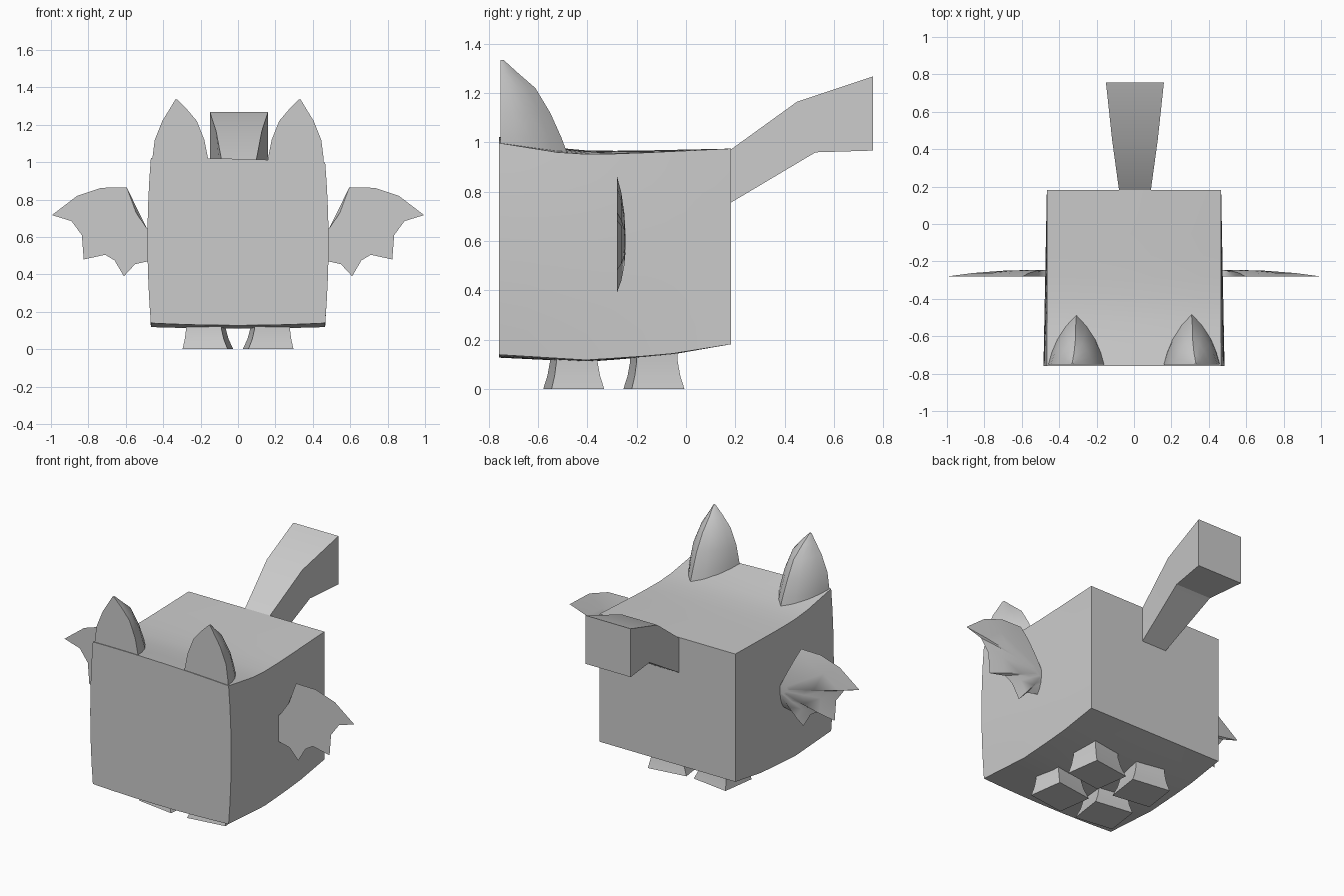
import bpy, bmesh
from math import radians
from mathutils import Matrix, Vector

cube = bpy.data.objects.get("Cube")
if cube:
    bpy.data.objects.remove(cube, do_unlink=True)

grey = bpy.data.materials.new("plain_grey")
grey.use_nodes = True
colour = (0.6, 0.6, 0.6, 1)
grey.diffuse_color = colour
grey.node_tree.nodes["Principled BSDF"].inputs["Base Color"].default_value = colour


def finish(bm, name, angle):
    bmesh.ops.recalc_face_normals(bm, faces=bm.faces)
    mesh = bpy.data.meshes.new(name)
    bm.to_mesh(mesh)
    bm.free()
    mesh.materials.append(grey)
    obj = bpy.data.objects.new(name, mesh)
    bpy.context.collection.objects.link(obj)
    bpy.ops.object.select_all(action='DESELECT')
    obj.select_set(True)
    bpy.context.view_layer.objects.active = obj
    bpy.ops.object.shade_smooth_by_angle(angle=radians(angle))
    return obj


def loft(bm, rings, cap_start=True, cap_end=True):
    loops = [[bm.verts.new(p) for p in ring] for ring in rings]
    n = len(loops[0])
    for a, b in zip(loops, loops[1:]):
        for i in range(n):
            j = (i + 1) % n
            bm.faces.new((a[i], a[j], b[j], b[i]))
    if cap_start:
        bm.faces.new(loops[0])
    if cap_end:
        bm.faces.new(loops[-1])
    return loops


def along(points, y):
    for (y0, z0), (y1, z1) in zip(points, points[1:]):
        if y <= y1:
            return z0 + (z1 - z0) * (y - y0) / (y1 - y0)
    return points[-1][1]


# Body: a subdivided box with a dipped top, rounded underside and bulging cheeks
TOP = [(-0.76, 1.01), (-0.47, 0.96), (-0.25, 0.96), (0.18, 0.975)]
BOTTOM = [(-0.76, 0.14), (-0.4, 0.118), (-0.08, 0.14), (0.18, 0.182)]
bm = bmesh.new()
bmesh.ops.create_cube(bm, size=2)
bmesh.ops.subdivide_edges(bm, edges=bm.edges, cuts=7, use_grid_fill=True)
for v in bm.verts:
    u, t, h = v.co
    y = -0.288 + 0.47 * t
    front = (1 - t) / 2
    top = along(TOP, y) + front * (0.008 * (1 - u * u) - 0.012 * u)
    low = along(BOTTOM, y) - front * 0.012 * (1 - u * u)
    width = 0.466 + 0.018 * (1 - h * h) * front
    v.co = (u * width, y, low + (top - low) * (h + 1) / 2)
finish(bm, "body", 30)

# Ears: flat in front, pointed arch behind, narrowing to a tip
EAR = [(0.94, 0.155, 0.46, -0.475), (1.02, 0.16, 0.458, -0.505),
       (1.12, 0.18, 0.445, -0.55), (1.22, 0.22, 0.405, -0.61),
       (1.285, 0.275, 0.365, -0.685), (1.335, 0.325, 0.335, -0.74)]
ARCH = [(0, 0), (0.06, 0.25), (0.16, 0.52), (0.32, 0.79), (0.5, 1),
        (0.68, 0.79), (0.84, 0.52), (0.94, 0.25), (1, 0)]
for side, word in ((1, "left"), (-1, "right")):
    bm = bmesh.new()
    loft(bm, [[(side * (a + (b - a) * u), -0.752 + (back + 0.752) * d, z)
               for u, d in ARCH] for z, a, b, back in EAR])
    finish(bm, word + "_ear", 40)

# Wings: scalloped outline, flat in front and domed behind
WING = [(0.46, 0.62), (0.49, 0.65), (0.545, 0.73), (0.595, 0.865), (0.73, 0.863),
        (0.86, 0.82), (0.995, 0.717), (0.89, 0.685), (0.835, 0.61), (0.825, 0.48),
        (0.71, 0.505), (0.66, 0.475), (0.61, 0.39), (0.55, 0.455), (0.46, 0.475)]
for side, word in ((1, "left"), (-1, "right")):
    bm = bmesh.new()
    rings = []
    for k, y in ((1, -0.28), (0.75, -0.262), (0.45, -0.25), (0.15, -0.245)):
        rings.append([(side * (0.46 + (x - 0.46) * k), y, 0.59 + (z - 0.59) * k)
                      for x, z in WING])
    loft(bm, rings)
    finish(bm, word + "_wing", 40)

# Tail: bent square bar that widens towards its end
TAIL = [(0.15, 0.948, 0.736, 0.083), (0.18, 0.97, 0.755, 0.085),
        (0.488, 1.165, 0.96, 0.122), (0.757, 1.267, 0.967, 0.155)]
bm = bmesh.new()
rings = []
for y, top, low, w in TAIL:
    yt, yl = (0.45, 0.525) if y == 0.488 else (y, y)
    rings.append([(0.005 - w, yt, top), (0.005 + w, yt, top),
                  (0.005 + w, yl, low), (0.005 - w, yl, low)])
loft(bm, rings)
finish(bm, "tail", 25)

# Legs: four flared blocks, turned slightly inwards
for side, word in ((1, "left"), (-1, "right")):
    for y, place in ((-0.455, "front"), (-0.13, "back")):
        bm = bmesh.new()
        turn = Matrix.Rotation(radians(8 * side), 3, 'Z')
        rings = []
        for z, k in ((0, 1), (0.055, 0.86), (0.11, 0.78), (0.16, 0.76)):
            rings.append([turn @ Vector((0.122 * k * a, 0.108 * k * b, 0))
                          + Vector((side * (0.161 + 0.012 * (1 - k) * 4), y, z))
                          for a, b in ((-1, -1), (1, -1), (1, 1), (-1, 1))])
        loft(bm, rings)
        finish(bm, place + "_" + word + "_leg", 30)
